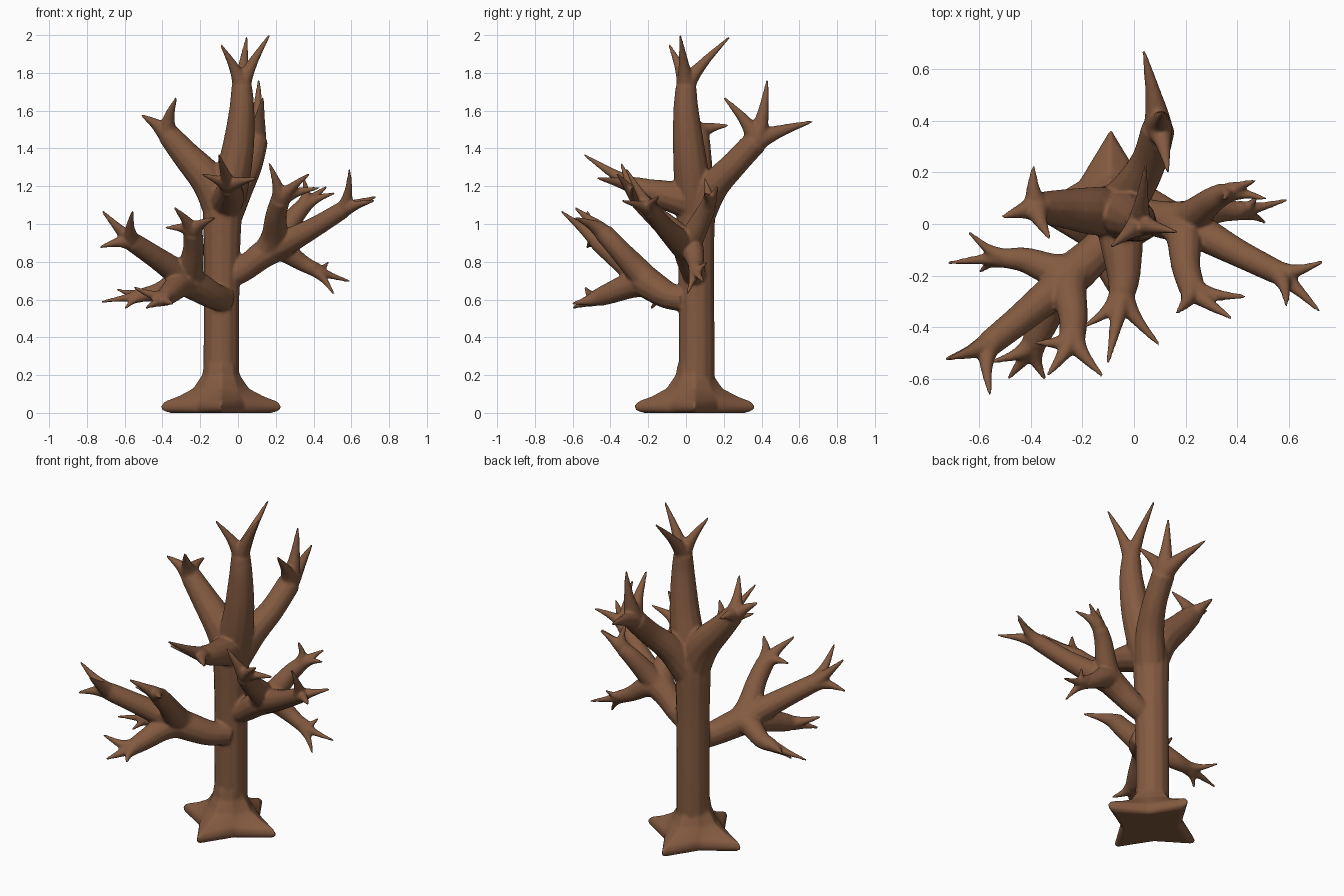
import bpy, bmesh, math
from mathutils import Vector

bark = bpy.data.materials.new("brown bark")
bark.diffuse_color = (0.23, 0.103, 0.052, 1)
bm = bmesh.new()
SIDES = 12


def skin_rings(rings):
    """Closed surface through equal-length vertex rings."""
    n = len(rings[0])
    for a, b in zip(rings, rings[1:]):
        for i in range(n):
            bm.faces.new((a[i], a[(i + 1) % n], b[(i + 1) % n], b[i]))
    bm.faces.new(rings[0][::-1])
    bm.faces.new(rings[-1])


def limb(points, steps=5):
    """Round tapering limb through (x, y, z, radius) points."""
    p = [Vector(q) for q in points]
    p = [2 * p[0] - p[1]] + p + [2 * p[-1] - p[-2]]
    path = []
    for i in range(1, len(p) - 2):
        a, b, c, d = p[i - 1:i + 3]
        for s in range(steps):
            t = s / steps
            path.append(0.5 * (2 * b + (c - a) * t + (2 * a - 5 * b + 4 * c - d) * t * t
                               + (3 * b - a - 3 * c + d) * t ** 3))
    path.append(p[-2])
    side = Vector((0.83, 0.41, 0.37))
    rings = []
    for i, q in enumerate(path):
        tan = (path[min(i + 1, len(path) - 1)] - path[max(i - 1, 0)]).xyz.normalized()
        side = (side - tan * side.dot(tan)).normalized()
        up = tan.cross(side)
        r = max(q.w, 0.006)
        rings.append([bm.verts.new(q.xyz + r * (side * math.cos(k * math.tau / SIDES)
                                                + up * math.sin(k * math.tau / SIDES)))
                      for k in range(SIDES)])
    skin_rings(rings)


def branch(points, tips):
    """Limb that ends in a fork of pointed twigs."""
    node, prev = Vector(points[-1]), Vector(points[-2])
    heading = (node.xyz - prev.xyz).normalized()
    r = node.w
    limb(points[:-1] + [(*(node.xyz - heading * 0.03), r)])
    for t in tips:
        t = Vector(t)
        out = (t - node.xyz).normalized()
        t = t + out * 0.014
        start = node.xyz - heading * 0.10
        fork = node.xyz - heading * 0.025 + out * 0.015
        mid = node.xyz.lerp(t, 0.42)
        limb([(*start, r * 0.85), (*fork, r * 0.82), (*mid, r * 0.47), (*t, 0.007)])


# four-pointed root flare with straight edges between tips
rings = []
for z, tip, valley in ((0, .275, .155), (.012, .315, .168), (.035, .325, .172), (.06, .305, .168),
                       (.09, .225, .15), (.13, .15, .125), (.20, .102, .098), (.26, .09, .09)):
    ring = []
    for k in range(48):
        a = k * math.tau / 48
        off = abs((a + math.pi / 4) % (math.pi / 2) - math.pi / 4)
        h = valley * math.sqrt(0.5)
        r = tip * h / (h * math.cos(off) + (tip - h) * math.sin(off))
        ring.append(bm.verts.new((-.09 + r * math.cos(a), .045 + r * math.sin(a), z)))
    rings.append(ring)
skin_rings(rings)

# trunk and central leader
limb([(-.088, .055, .1, .096), (-.088, .057, .4, .095), (-.085, .053, .8, .096), (-.08, .05, 1.1, .104),
      (-.06, .04, 1.22, .09)])
branch([(-.075, .05, 1.0, .08), (-.04, .035, 1.2, .096), (.0, .015, 1.4, .085), (.02, .0, 1.6, .068),
        (.02, .0, 1.76, .055)], [(-.085, -.085, 1.94), (.16, -.03, 1.99), (.045, .22, 1.98)])

# upper crown: left, back and front
branch([(-.09, .05, 1.06, .09), (-.15, .05, 1.22, .095), (-.28, .06, 1.37, .075), (-.39, .065, 1.5, .06)],
       [(-.50, .03, 1.57), (-.33, -.05, 1.66), (-.39, .21, 1.52)])
branch([(-.07, .06, 1.03, .09), (.0, .14, 1.19, .082), (.06, .25, 1.31, .07), (.1, .39, 1.46, .066)],
       [(.04, .66, 1.54), (.11, .43, 1.75), (.13, .21, 1.66)])
branch([(-.07, .05, 1.1, .09), (-.05, -.06, 1.14, .085), (-.04, -.2, 1.175, .065), (-.05, -.3, 1.21, .052)],
       [(-.1, -.53, 1.36), (-.18, -.39, 1.26), (.09, -.46, 1.24)])

# right bough and its four branches
limb([(-.06, .05, .71, .06), (.03, .035, .76, .066), (.12, .015, .83, .074), (.2, .01, .88, .08),
      (.24, .01, .905, .07)])
R = (.13, .01, .84, .06)
branch([R, (.19, -.04, .93, .07), (.20, -.16, 1.04, .057), (.23, -.27, 1.15, .052)],
       [(.17, -.34, 1.31), (.37, -.36, 1.26), (.42, -.28, 1.19)])
branch([R, (.23, -.02, .89, .07), (.4, -.11, .98, .055), (.58, -.2, 1.09, .047)],
       [(.72, -.15, 1.14), (.59, -.31, 1.28), (.71, -.33, 1.12)])
branch([R, (.22, .03, .87, .065), (.33, .05, .8, .046), (.43, .05, .745, .038)],
       [(.58, .09, .70), (.5, .01, .64), (.47, .10, .79)])
branch([R, (.22, .03, .92, .065), (.3, .09, 1.04, .052), (.37, .13, 1.12, .043)],
       [(.46, .165, 1.19), (.50, .1, 1.16), (.35, .1, 1.23)])

# left bough and its four branches
limb([(-.07, .0, .60, .066), (-.13, -.09, .62, .072), (-.2, -.16, .66, .08), (-.27, -.22, .70, .084),
      (-.30, -.25, .715, .07)])
L = (-.2, -.16, .665, .06)
branch([L, (-.25, -.24, .74, .07), (-.235, -.36, .87, .057), (-.24, -.46, .98, .052)],
       [(-.33, -.58, 1.08), (-.13, -.58, 1.03), (-.37, -.46, .98)])
branch([L, (-.3, -.25, .73, .07), (-.43, -.36, .82, .06), (-.58, -.48, .92, .052)],
       [(-.71, -.52, 1.06), (-.56, -.65, 1.06), (-.72, -.52, .88)])
branch([L, (-.3, -.18, .69, .065), (-.42, -.14, .64, .05), (-.53, -.13, .62, .038)],
       [(-.71, -.15, .59), (-.63, -.04, .65), (-.59, -.18, .56)])
branch([L, (-.3, -.27, .68, .07), (-.36, -.4, .635, .058), (-.4, -.49, .6, .048)],
       [(-.54, -.53, .66), (-.48, -.59, .56), (-.35, -.59, .58)])

bmesh.ops.recalc_face_normals(bm, faces=bm.faces)
mesh = bpy.data.meshes.new("bare_tree")
bm.to_mesh(mesh)
bm.free()
tree = bpy.data.objects.new("bare_tree", mesh)
bpy.context.collection.objects.link(tree)
bpy.context.view_layer.objects.active = tree
tree.select_set(True)

# fuse limbs into one skin and soften the joints
fuse = tree.modifiers.new("fuse", 'REMESH')
fuse.mode, fuse.voxel_size = 'VOXEL', 0.008
soft = tree.modifiers.new("soften", 'SMOOTH')
soft.factor, soft.iterations = 0.5, 7
for name in ("fuse", "soften"):
    bpy.ops.object.modifier_apply(modifier=name)
tree.data.materials.clear()
tree.data.materials.append(bark)
bpy.ops.object.shade_smooth()
